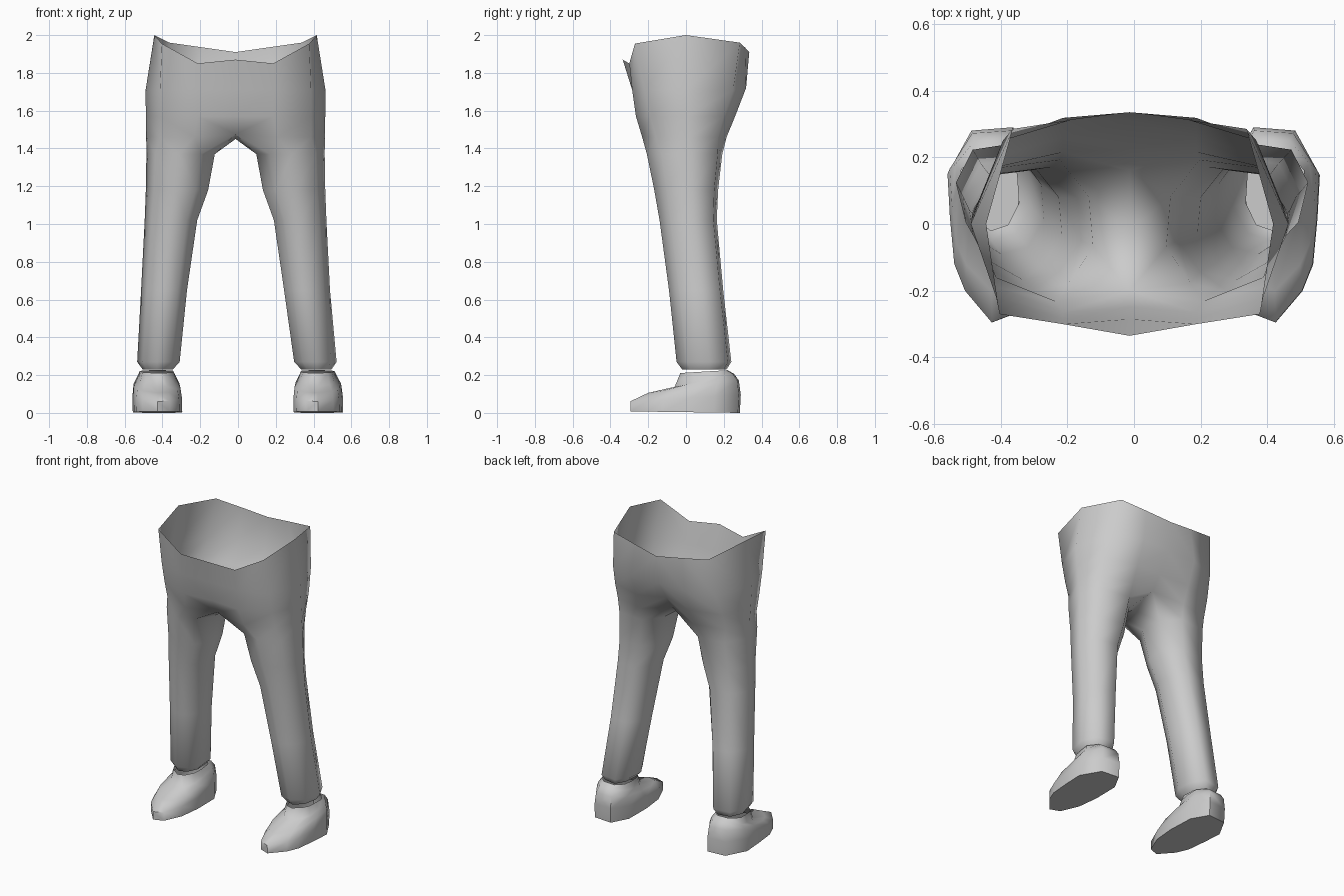
import bpy, bmesh, math

cube = bpy.data.objects.get("Cube")
if cube:
    bpy.data.objects.remove(cube, do_unlink=True)

grey = bpy.data.materials.new("light grey")
grey.use_nodes = True
grey.diffuse_color = (0.6, 0.6, 0.6, 1)
grey.node_tree.nodes["Principled BSDF"].inputs["Base Color"].default_value = (0.6, 0.6, 0.6, 1)


def bridge(bm, low, high, closed):
    """Skin two rings that run counter-clockwise seen from above."""
    n = len(low)
    for i in range(n if closed else n - 1):
        j = (i + 1) % n
        bm.faces.new((low[i], low[j], high[j], high[i]))


def finish(bm, name, angle):
    """Lean the upper body slightly sideways, then make the object."""
    for v in bm.verts:
        v.co.x -= 0.013 * min(1, v.co.z / 0.6)
    bmesh.ops.recalc_face_normals(bm, faces=bm.faces[:])
    mesh = bpy.data.meshes.new(name)
    bm.to_mesh(mesh)
    bm.free()
    mesh.materials.append(grey)
    obj = bpy.data.objects.new(name, mesh)
    bpy.context.collection.objects.link(obj)
    bpy.ops.object.select_all(action='DESELECT')
    obj.select_set(True)
    bpy.context.view_layer.objects.active = obj
    bpy.ops.object.shade_smooth_by_angle(angle=math.radians(angle))


# Leg cross-section: inner front, front, outer front, side, outer back, back, inner back, inner
SECTION = [(-.6, -.85), (.05, -1), (.74, -.62), (1, .2),
           (.55, .88), (-.45, 1), (-.93, .45), (-1, -.3)]
# Leg rings: z, inner x, outer x, front y, back y
LEG = [(.23, .34, .50, -.02, .215), (.27, .303, .528, -.05, .24),
       (.65, .257, .50, -.09, .197), (1.02, .203, .481, -.14, .163),
       (1.18, .145, .475, -.168, .17), (1.37, .11, .472, -.207, .192)]
# Half rings from crotch to waist: centre front round to centre back
CROTCH = [(0, -.20, 1.475), (.22, -.232, 1.46), (.40, -.16, 1.46), (.473, .02, 1.46),
          (.40, .17, 1.46), (.20, .215, 1.46), (0, .16, 1.50), (0, -.02, 1.45)]
SEAT = [(0, -.25, 1.57), (.2, -.265, 1.57), (.4, -.19, 1.57), (.475, .01, 1.57),
        (.40, .20, 1.57), (.2, .26, 1.57), (0, .225, 1.59)]
HIP = [(0, -.285, 1.71), (.2, -.285, 1.71), (.4, -.22, 1.71), (.476, 0, 1.71),
       (.38, .25, 1.71), (.2, .318, 1.72), (0, .31, 1.72)]
WAIST = [(0, -.335, 1.87), (.2, -.30, 1.85), (.39, -.27, 1.955), (.43, 0, 2.0),
         (.35, .285, 1.96), (.175, .312, 1.935), (0, .335, 1.91)]

# Trousers: one half skinned ring by ring, then mirrored; the waist stays open
bm = bmesh.new()
rings = []
for z, x0, x1, y0, y1 in LEG:
    rings.append([bm.verts.new(((x0 + x1) / 2 + u * (x1 - x0) / 2,
                                (y0 + y1) / 2 + v * (y1 - y0) / 2, z)) for u, v in SECTION])
rings.append([bm.verts.new(p) for p in CROTCH])
for low, high in zip(rings, rings[1:]):
    bridge(bm, low, high, True)
below = rings[-1][:7]
for row in (SEAT, HIP, WAIST):
    ring = [bm.verts.new(p) for p in row]
    bridge(bm, below, ring, False)
    below = ring
bmesh.ops.mirror(bm, geom=bm.verts[:] + bm.edges[:] + bm.faces[:], axis='X', merge_dist=0.001)
finish(bm, "trousers", 80)

# Shoe sole outline, from the toe round the outer side to the heel and back
SOLE = [(.425, -.295), (.505, -.2), (.537, -.12), (.55, .02), (.557, .15), (.485, .28),
        (.36, .29), (.30, .18), (.295, .0), (.31, -.15), (.36, -.27)]
# Shoe rings: width factor, toe y, heel y, toe z, heel z
SHOE = [(1, -.295, .285, .012, .004), (1, -.295, .29, .065, .10), (.94, -.2, .28, .11, .175),
        (.80, -.06, .255, .142, .21), (.68, -.03, .22, .215, .23)]


def shoe(name, side):
    bm = bmesh.new()
    rings = []
    for w, toe_y, heel_y, toe_z, heel_z in SHOE:
        ring = []
        for x, y in SOLE:
            t = (y + .295) / .585
            ring.append(bm.verts.new((side * (.425 + (x - .425) * w),
                                      toe_y + t * (heel_y - toe_y),
                                      toe_z + t * (heel_z - toe_z))))
        rings.append(ring)
    bm.faces.new(rings[0][::-1])
    for low, high in zip(rings, rings[1:]):
        bridge(bm, low, high, True)
    for v in bm.verts:
        v.co.z = max(0, v.co.z - 0.004)
    finish(bm, name, 60)


shoe("left_shoe", 1)
shoe("right_shoe", -1)
